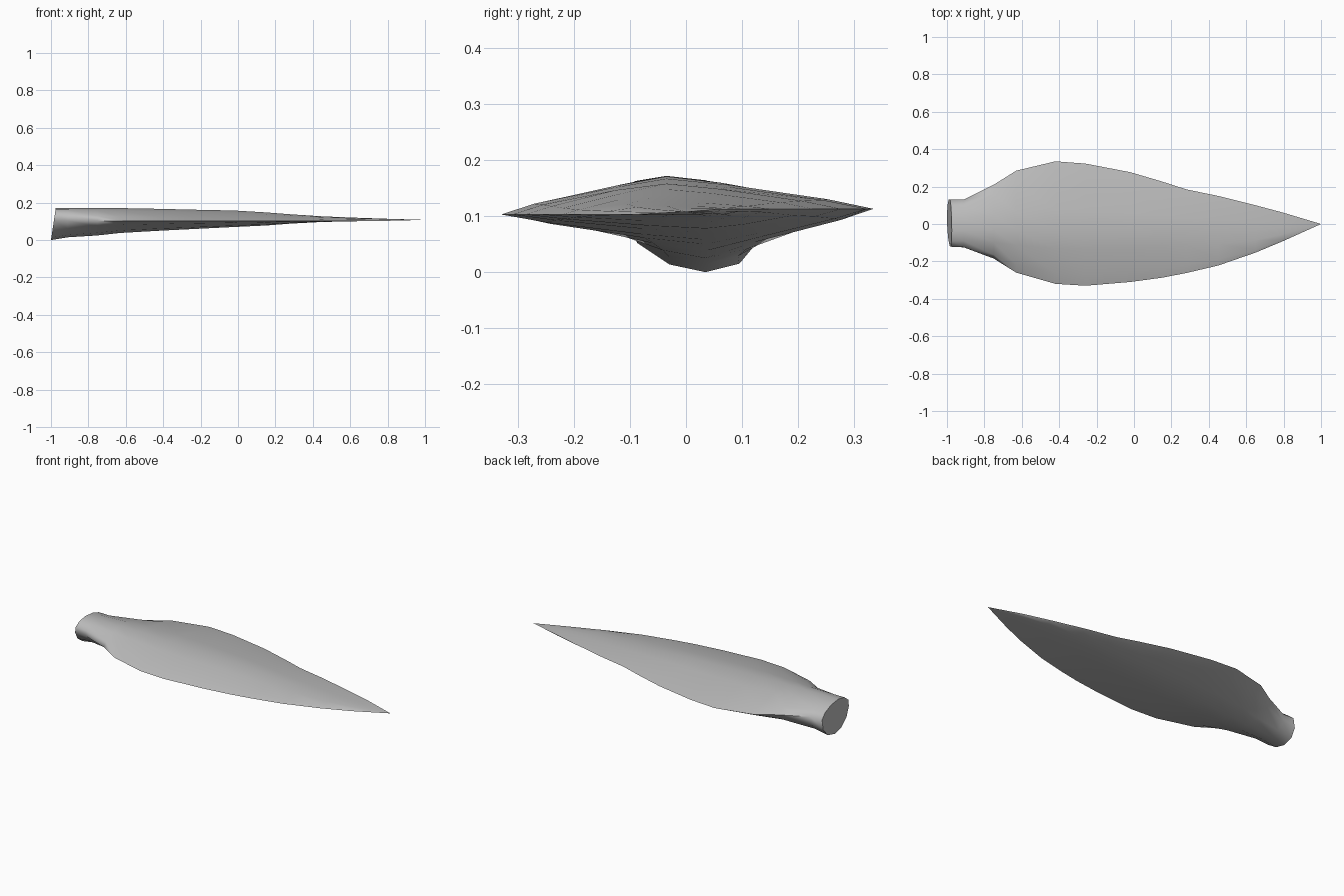
import bpy, bmesh, math

cube = bpy.data.objects.get("Cube")
if cube:
    bpy.data.objects.remove(cube, do_unlink=True)

# Matte grey for the whole blade
grey = bpy.data.materials.new("matte_grey")
grey.use_nodes = True
colour = (0.5, 0.5, 0.5, 1)
grey.diffuse_color = colour
grey.node_tree.nodes["Principled BSDF"].inputs["Base Color"].default_value = colour

# Stations: x, left edge y, right edge y, top z, bottom z, section sharpness
STATIONS = [
    (-1.00, .13, -.12, .172, .00, 1.0),
    (-0.91, .13, -.125, .172, .015, 1.05),
    (-0.75, .21, -.185, .172, .025, 1.4),
    (-0.63, .285, -.26, .171, .038, 1.6),
    (-0.42, .335, -.32, .167, .05, 1.65),
    (-0.26, .323, -.33, .163, .058, 1.65),
    (-0.02, .277, -.31, .158, .07, 1.65),
    (0.15, .227, -.287, .148, .078, 1.6),
    (0.28, .185, -.262, .138, .088, 1.6),
    (0.45, .15, -.222, .127, .097, 1.5),
    (0.65, .10, -.153, .119, .101, 1.4),
    (0.80, .06, -.09, .114, .103, 1.3),
]
SIDES = 12


def section(bm, x, left, right, top, bottom, power):
    """One lens-shaped ring; a power of 1 is round and 2 is a diamond."""
    fade = min(1, (left - right) / 0.25)
    ring = []
    for i in range(SIDES):
        a = 2 * math.pi * i / SIDES
        c, s = math.cos(a), math.sin(a)
        across, up = abs(c) ** power, abs(s) ** power
        ridge = (-.035 if s > 0 else .035) * fade
        edge_z = 0.113 if c > 0 else 0.103
        # Move the ridge off centre while the edges stay put
        y = ridge * up + (left if c > 0 else right) * across
        z = edge_z + ((top if s > 0 else bottom) - edge_z) * up
        tilt = 0.15 * z if x == -1 else 0
        ring.append(bm.verts.new((x + tilt, y, z)))
    return ring


# Blade lofted from the root to the pointed tip
bm = bmesh.new()
rings = [section(bm, *station) for station in STATIONS]
tip = bm.verts.new((1, 0, 0.108))
for a, b in zip(rings, rings[1:]):
    for i in range(SIDES):
        j = (i + 1) % SIDES
        bm.faces.new((a[i], a[j], b[j], b[i]))
for i in range(SIDES):
    bm.faces.new((rings[-1][i], rings[-1][(i + 1) % SIDES], tip))
# Slanted flat root cap
bm.faces.new(rings[0])
bmesh.ops.recalc_face_normals(bm, faces=bm.faces)

mesh = bpy.data.meshes.new("blade")
bm.to_mesh(mesh)
bm.free()
mesh.materials.append(grey)
blade = bpy.data.objects.new("blade", mesh)
bpy.context.collection.objects.link(blade)
bpy.ops.object.select_all(action="DESELECT")
blade.select_set(True)
bpy.context.view_layer.objects.active = blade
bpy.ops.object.shade_smooth_by_angle(angle=math.radians(70))
